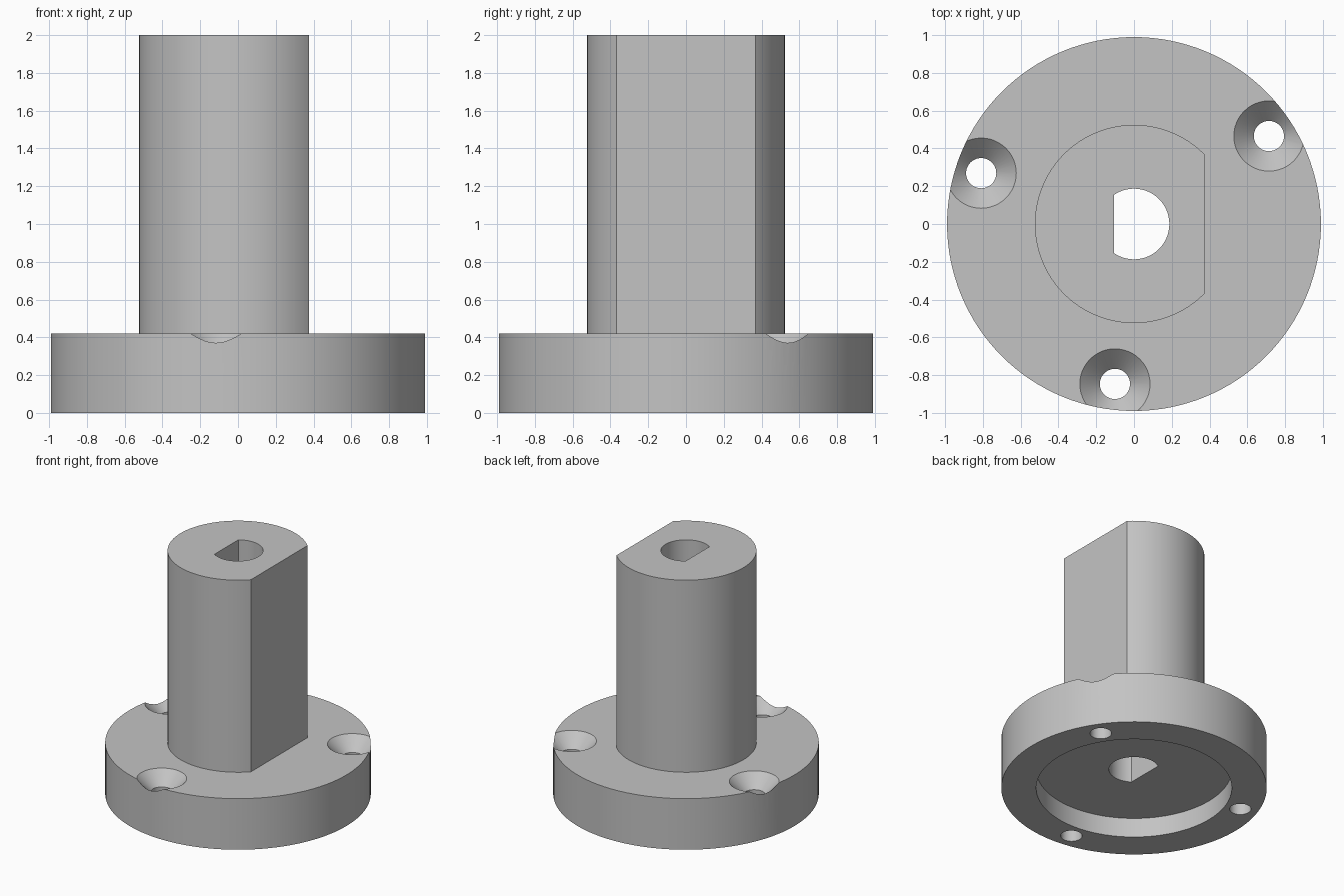
import bpy, bmesh, math

cube = bpy.data.objects.get("Cube")
if cube:
    bpy.data.objects.remove(cube, do_unlink=True)

grey = bpy.data.materials.new("light grey metal")
grey.use_nodes = True
colour = (0.55, 0.55, 0.55, 1)
grey.diffuse_color = colour
grey.node_tree.nodes["Principled BSDF"].inputs["Base Color"].default_value = colour


def frustum(name, r_low, r_high, low, high, x=0, y=0, flat=None, side=1, segments=96):
    """Upright cylinder or cone, optionally cut by a plane x = flat."""
    bm = bmesh.new()
    bmesh.ops.create_cone(bm, cap_ends=True, segments=segments,
                          radius1=r_low, radius2=r_high, depth=high - low)
    bmesh.ops.translate(bm, verts=bm.verts, vec=(x, y, (low + high) / 2))
    if flat is not None:
        cut = bmesh.ops.bisect_plane(bm, geom=bm.verts[:] + bm.edges[:] + bm.faces[:],
                                     plane_co=(flat, 0, 0), plane_no=(side, 0, 0),
                                     clear_outer=True)
        edges = [e for e in cut["geom_cut"] if isinstance(e, bmesh.types.BMEdge)]
        bmesh.ops.edgeloop_fill(bm, edges=edges)
        bmesh.ops.recalc_face_normals(bm, faces=bm.faces)
    mesh = bpy.data.meshes.new(name)
    bm.to_mesh(mesh)
    bm.free()
    mesh.materials.append(grey)
    obj = bpy.data.objects.new(name, mesh)
    bpy.context.collection.objects.link(obj)
    return obj


def combine(body, tool, operation):
    mod = body.modifiers.new(tool.name, "BOOLEAN")
    mod.operation = operation
    mod.solver = "EXACT"
    mod.object = tool
    bpy.context.view_layer.objects.active = body
    bpy.ops.object.modifier_apply(modifier=mod.name)
    bpy.data.objects.remove(tool, do_unlink=True)


# Round flange with a flat-sided shaft
TOP = 0.42
body = frustum("flanged_shaft", 0.99, 0.99, 0, TOP, segments=128)
combine(body, frustum("shaft", 0.525, 0.525, 0.3, 2, flat=0.375), "UNION")

# Recess underneath and D-shaped bore
combine(body, frustum("recess", 0.73, 0.73, -0.1, 0.16), "DIFFERENCE")
combine(body, frustum("bore", 0.187, 0.187, -0.2, 2.2, flat=-0.105, side=-1), "DIFFERENCE")

# Countersunk screw holes
RIM, HOLE, EXTRA = 0.186, 0.08, 0.05
for angle in (-96.8, 33.1, 161.6):
    x = 0.853 * math.cos(math.radians(angle))
    y = 0.853 * math.sin(math.radians(angle))
    combine(body, frustum("screw_hole", HOLE, HOLE, -0.1, 0.6, x, y, segments=48), "DIFFERENCE")
    sink = frustum("countersink", HOLE, RIM + EXTRA, TOP - RIM + HOLE, TOP + EXTRA,
                   x, y, segments=48)
    combine(body, sink, "DIFFERENCE")

# Smooth curved walls, crisp edges
bpy.ops.object.select_all(action="DESELECT")
body.select_set(True)
bpy.context.view_layer.objects.active = body
bpy.ops.object.shade_smooth_by_angle(angle=math.radians(30))
